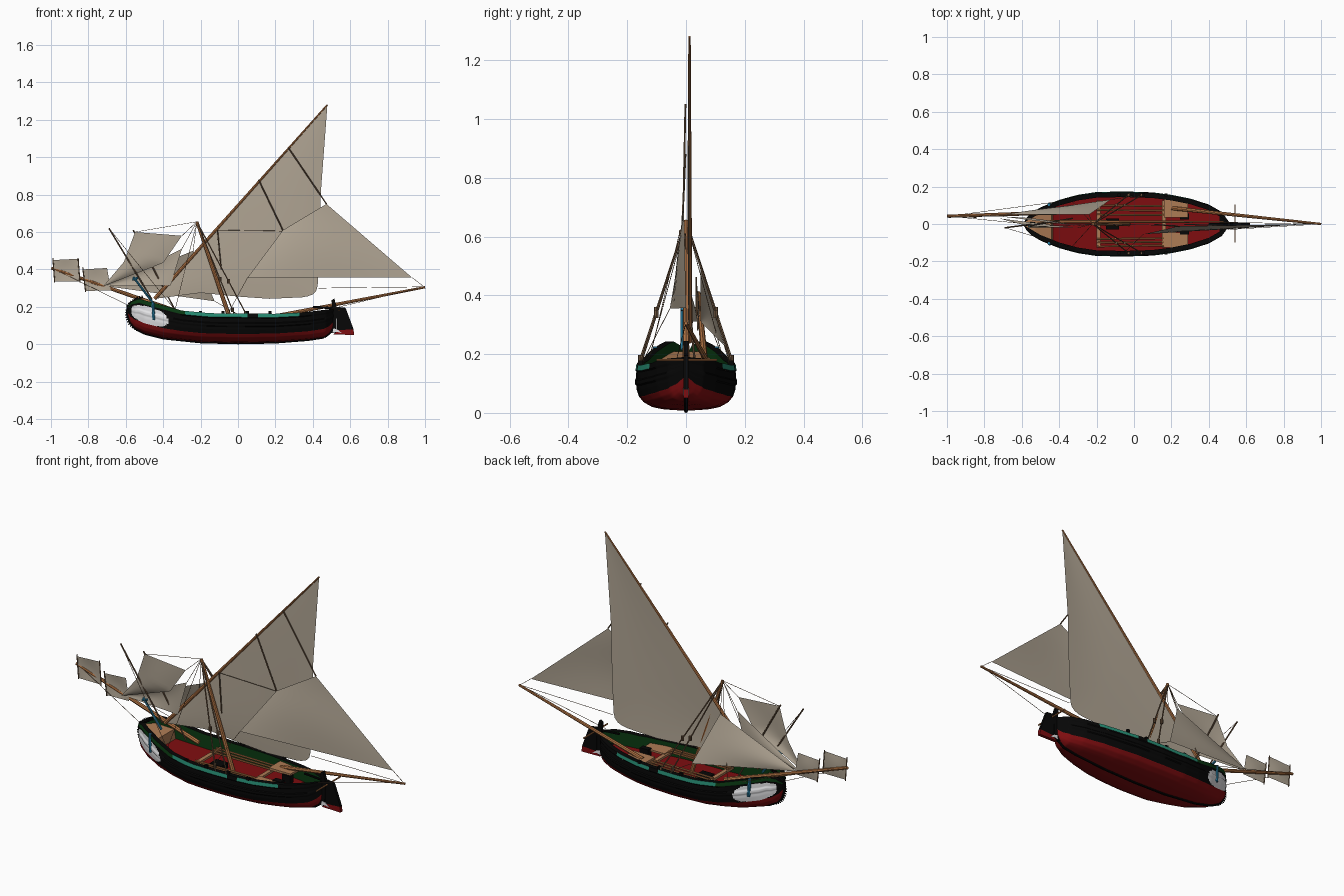
import bpy, bmesh, math
from mathutils import Vector

if "Cube" in bpy.data.objects:
    bpy.data.objects.remove(bpy.data.objects["Cube"])


def material(name, r, g, b):
    m = bpy.data.materials.new(name)
    m.use_nodes = True
    m.diffuse_color = (r, g, b, 1)
    bsdf = m.node_tree.nodes["Principled BSDF"]
    bsdf.inputs["Base Color"].default_value = (r, g, b, 1)
    bsdf.inputs["Roughness"].default_value = 0.8
    return m


BLACK = material("tar black", .002, .002, .002)
RED = material("deep red", .21, .004, .005)
GREEN = material("dark green", .003, .042, .006)
TEAL = material("sea green", .02, .26, .17)
WHITE = material("bow white", .82, .82, .84)
BLUE = material("strap blue", .025, .24, .42)
WOOD = material("spar wood", .46, .18, .06)
TAN = material("plank tan", .42, .2, .09)
ROPE = material("rope brown", .17, .1, .055)
SAIL = material("sail canvas", .43, .37, .29)


def finish(name, bm, *mats, smooth=True):
    bmesh.ops.recalc_face_normals(bm, faces=bm.faces)
    me = bpy.data.meshes.new(name)
    bm.to_mesh(me)
    bm.free()
    ob = bpy.data.objects.new(name, me)
    bpy.context.collection.objects.link(ob)
    for m in mats:
        me.materials.append(m)
    if smooth:
        bpy.ops.object.select_all(action='DESELECT')
        ob.select_set(True)
        bpy.context.view_layer.objects.active = ob
        bpy.ops.object.shade_smooth_by_angle(angle=math.radians(40))
    return ob


def interp(table, x):
    for (x0, y0), (x1, y1) in zip(table, table[1:]):
        if x <= x1:
            return y0 + (y1 - y0) * max(0, (x - x0) / (x1 - x0))
    return table[-1][1]


def along(points, t):
    """Point at fraction t of the length of a polyline."""
    pts = [Vector(p) for p in points]
    run = [0]
    for p, q in zip(pts, pts[1:]):
        run.append(run[-1] + (q - p).length)
    d = t * run[-1]
    for i in range(len(pts) - 1):
        if d <= run[i + 1] + 1e-9:
            return pts[i].lerp(pts[i + 1], (d - run[i]) / max(run[i + 1] - run[i], 1e-9))
    return pts[-1]


def rods(name, mat, segments, r1, r2=None, sides=8):
    bm = bmesh.new()
    for a, b in segments:
        a, b = Vector(a), Vector(b)
        new = bmesh.ops.create_cone(bm, cap_ends=True, segments=sides, radius1=r1,
                                    radius2=r1 if r2 is None else r2, depth=(b - a).length)["verts"]
        spin = (b - a).to_track_quat('Z', 'Y').to_matrix()
        for v in new:
            v.co = spin @ v.co + (a + b) / 2
    return finish(name, bm, mat)


def boxes(name, mat, items):
    bm = bmesh.new()
    for centre, size in items:
        for v in bmesh.ops.create_cube(bm, size=1)["verts"]:
            v.co = Vector(c + s * k for c, s, k in zip(centre, size, v.co))
    return finish(name, bm, mat, smooth=False)


def plate(name, mat, outline, y, thick):
    bm = bmesh.new()
    face = bm.faces.new([bm.verts.new((x, y - thick / 2, z)) for x, z in outline])
    new = bmesh.ops.extrude_face_region(bm, geom=[face])["geom"]
    bmesh.ops.translate(bm, vec=(0, thick, 0), verts=[g for g in new if isinstance(g, bmesh.types.BMVert)])
    return finish(name, bm, mat, smooth=False)


def sail(name, edge_a, edge_b, belly=0.0, nu=24, nv=8):
    """Cloth stretched between two edges, with a soft belly along y."""
    bm = bmesh.new()
    grid = []
    for i in range(nu + 1):
        a, b = along(edge_a, i / nu), along(edge_b, i / nu)
        row = []
        for j in range(nv + 1):
            p = a.lerp(b, j / nv)
            p.y += belly * math.sin(math.pi * j / nv) * math.sin(math.pi * i / nu)
            row.append(bm.verts.new(p))
        grid.append(row)
    for r, s in zip(grid, grid[1:]):
        for j in range(nv):
            bm.faces.new((r[j], r[j + 1], s[j + 1], s[j]))
    bmesh.ops.remove_doubles(bm, verts=bm.verts, dist=.0005)
    return finish(name, bm, SAIL)


# Hull lines: half breadth, sheer, keel and section shape
BEAM = [(-.59, .006), (-.575, .032), (-.55, .055), (-.5, .085), (-.4, .125), (-.3, .152), (-.2, .167), (-.05, .17),
        (.1, .165), (.2, .152), (.3, .132), (.4, .1), (.47, .06), (.51, .008)]
SHEER = [(-.59, .2), (-.57, .228), (-.53, .243), (-.45, .222), (-.3, .18), (-.15, .166), (.2, .163), (.35, .17), (.51, .19)]
KEEL = [(-.59, .16), (-.575, .115), (-.55, .085), (-.5, .058), (-.4, .033), (-.2, .012), (0, .007),
        (.2, .011), (.38, .025), (.46, .038), (.49, .06), (.51, .09)]
SECTION = [(0, 0), (.03, .45), (.08, .68), (.18, .85), (.3, .94), (.45, .99), (.6, 1), (.8, 1), (1, .97)]
ROWS, STATIONS = 40, 150


def hull_profile(x):
    b, top, low = interp(BEAM, x), interp(SHEER, x), interp(KEEL, x)
    pts = []
    for j in range(ROWS + 1):
        f = (j / ROWS) ** 1.3
        bump = .004 if .56 < f < .66 or f > .87 else 0
        pts.append((b * interp(SECTION, f) + bump * min(1, b * 15), low + (top - low) * f))
    inner = max(b - .026, b * .5)
    deck = low + (top - low) * (.8 if x < -.44 else .52)
    return pts + [(inner, top), (inner, deck), (0, deck)]


def hull_material(c, j):
    f = ((j + .5) / ROWS) ** 1.3
    if j == ROWS + 2:
        return 5 if c.x < -.43 else 0 if c.x > .46 else 1
    if j == ROWS + 1:
        return 2
    if j == ROWS:
        return 0
    if f > .86:
        return 3 if -.28 < c.x < .05 or .11 < c.x < .33 else 2 if c.x < -.28 else 0
    if f < .3:
        return 1
    dx = c.x + .473
    return 4 if abs(dx / .098) ** 2.6 + abs((c.z - .152 + .28 * dx) / .046) ** 2.6 < 1 else 0


bm = bmesh.new()
xs = [-.04 - .55 * math.cos(math.pi * i / STATIONS) for i in range(STATIONS + 1)]
for side in (-1, 1):
    rings = [[bm.verts.new((x, side * y, z)) for y, z in hull_profile(x)] for x in xs]
    for r, s in zip(rings, rings[1:]):
        for j in range(len(r) - 1):
            f = bm.faces.new((r[j], r[j + 1], s[j + 1], s[j]))
            f.material_index = hull_material(f.calc_center_median(), j)
bmesh.ops.remove_doubles(bm, verts=bm.verts, dist=.0003)
finish("hull", bm, BLACK, RED, GREEN, TEAL, WHITE, TAN)

# Keel, stem with toothed edge, stern post
keel = [(x, 0, z) for x, z in KEEL]
rods("keel", BLACK, zip(keel, keel[1:]), .007)
rods("stem", BLACK, [(keel[0], (-.585, 0, .21)), ((-.585, 0, .21), (-.53, 0, .245))], .01)
teeth = []
for k in range(20):
    a = math.radians(95 + k * 8)
    d = Vector((math.cos(a), 0, math.sin(a)))
    base = Vector((-.505 + .083 * d.x, 0, .162 + .083 * d.z))
    teeth.append((base, base + d * .016))
rods("stem_teeth", BLACK, teeth, .007, .002, 5)
plate("stern_post", BLACK, [(.48, .06), (.525, .06), (.53, .19), (.515, .245), (.5, .235), (.505, .19)], 0, .018)

# Rudder
plate("rudder_blade", BLACK, [(.53, .075), (.618, .08), (.575, .195), (.53, .2)], 0, .016)
plate("rudder_foot", RED, [(.51, .052), (.62, .05), (.618, .08), (.53, .075)], 0, .017)
plate("rudder_mark", WHITE, [(.505, .062), (.53, .066), (.555, .06), (.53, .08), (.51, .085)], 0, .021)
rods("tiller_bar", WOOD, [((.54, -.1, .18), (.54, .105, .18))], .004)
rods("tiller", BLACK, [((.55, 0, .19), (.4, 0, .2))], .006)

# Deck fittings
boxes("benches", TAN, [((.225, .085, .148), (.13, .1, .012)), ((.225, -.085, .135), (.13, .08, .01))])
boxes("thwarts", TAN, [((x, 0, .13), (.022, .25, .012)) for x in (-.19, .16)])
boxes("mast_well", BLACK, [((-.115, 0, .105), (.07, .06, .03))])
boxes("deck_chests", BLACK, [((.27, s * .04, .125), (.05, .03, .04)) for s in (-1, 1)])
boxes("rail_cleats", BLACK, [((x, s * .155, .17), (.016, .014, .016)) for x in (-.2, -.08, .05, .17) for s in (-1, 1)])
rods("oars", WOOD, [((-.2, y, .14), (.16, y * .95, .14)) for y in (-.12, -.1, -.08, .05, .075, .1)], .005)
rods("bow_straps", BLUE, [((-.45, s * .107, .13), (-.455, s * .104, .225)) for s in (-1, 1)], .008)
rods("bow_pole", BLUE, [((-.56, -.012, .36), (-.45, -.012, .215)), ((-.565, -.012, .345), (-.535, -.012, .355))], .006)

# Spars
HEAD, TACK, PEAK = (-.22, 0, .655), (-.446, .012, .243), (.478, .012, 1.281)
rods("mast", WOOD, [(HEAD, (-.03, 0, .1))], .008, .012)
rods("main_yard", WOOD, [(TACK, PEAK)], .01, .004)
rods("bowsprit", WOOD, [((-.28, .065, .16), (-.998, .042, .407))], .012, .008)
rods("stern_boom", WOOD, [((.2, .085, .15), (1, 0, .305))], .011, .006)
rods("bow_sticks", ROPE, [((-.69, -.02, .62), (-.46, .01, .24)), ((-.56, -.01, .61), (-.33, .03, .17))], .004)

# Sails
sail("main_sail", [TACK, PEAK],
     [TACK, (-.2, .012, .275), (0, .012, .255), (.17, .012, .243), (.36, .012, .252), (.405, .012, .268),
      (.425, .012, .295), (.435, .012, .5), (.442, .012, .8), PEAK], -.006, 64, 10)
sail("stern_sail", [(.24, -.012, .61), (.473, -.008, .75)], [(.05, -.055, .355), (.93, 0, .357)], -.01)
sail("upper_jib", [(-.55, -.015, .6), (-.61, 0, .44), (-.72, .03, .31)],
     [(-.3, -.02, .58), (-.4, -.01, .435), (-.72, .03, .31)], -.01)
sail("middle_jib", [(-.3, -.01, .51), (-.71, .04, .31)], [(-.36, 0, .315), (-.71, .04, .31)], .01)
sail("fore_sail", [(-.24, .05, .5), (-.7, .05, .31)], [(-.125, .13, .23), (-.7, .05, .31)], .012)
sail("outer_bow_sail", [(-.99, .035, .45), (-.855, .035, .457)], [(-.98, .035, .335), (-.845, .035, .335)], .006)
sail("inner_bow_sail", [(-.83, .04, .4), (-.7, .04, .408)], [(-.815, .04, .285), (-.68, .04, .288)], .006)
rods("bow_sail_battens", ROPE, [((-.99, .035, .46), (-.98, .035, .33)), ((-.855, .035, .462), (-.845, .035, .33)),
                                ((-.83, .04, .41), (-.815, .04, .28))], .003)

# Rigging
shrouds, blocks = [], []
for s in (-1, 1):
    for foot in ((.055, s * .163, .14), (-.02, s * .163, .16)):
        shrouds.append((HEAD, foot))
        blocks += [Vector(HEAD).lerp(Vector(foot), t) for t in (.62, .95)]
rods("shrouds", ROPE, shrouds, .0035, sides=6)
rods("blocks", ROPE, [(p - Vector((0, 0, .012)), p + Vector((0, 0, .012))) for p in blocks], .008)
rods("sail_tackle", ROPE, [((.27, -.002, 1.05), (.473, -.008, .75)), ((.11, -.002, .88), (.24, -.014, .61)),
                           ((-.11, -.004, .61), (-.09, -.012, .4))], .0035, sides=6)
BOOM, SPRIT = (.995, 0, .307), (-.99, .042, .405)
rods("light_ropes", ROPE, [
    (HEAD, (-.34, -.13, .17)), (HEAD, (-.34, .13, .17)), (HEAD, (-.3, -.02, .58)), (HEAD, (-.55, -.015, .6)),
    (HEAD, (-.3, -.01, .51)), (HEAD, (-.24, .05, .5)), (SPRIT, (-.57, 0, .2)),
    (SPRIT, (-.4, .12, .2)), (BOOM, (.93, 0, .357)), (BOOM, (.43, .01, .3)),
    (BOOM, (.5, -.03, .19)), ((.05, -.055, .355), (-.05, -.15, .17)), ((-.11, -.002, .61), (.24, -.008, .605)),
    ((-.125, .13, .23), (0, .15, .16)), ((-.69, -.02, .62), (-.35, -.12, .2))], .0013, sides=5)
